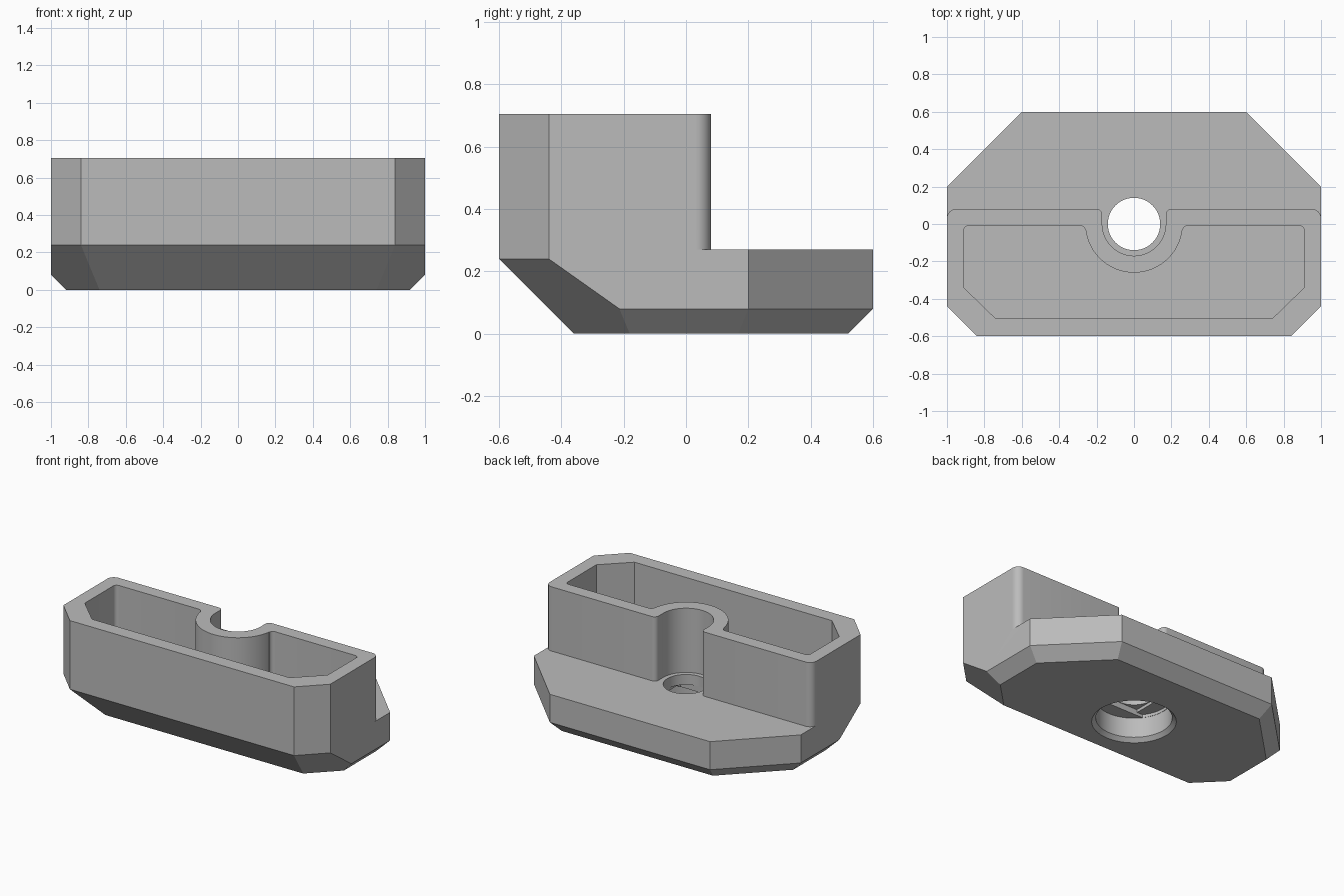
import bpy, bmesh
from math import sin, cos, pi, radians
from mathutils import Vector

if "Cube" in bpy.data.objects:
    bpy.data.objects.remove(bpy.data.objects["Cube"])

TOP, BASE_TOP, POCKET_FLOOR = 0.705, 0.27, 0.24
BORE, SHELF = 0.14, 0.16

gray = bpy.data.materials.new("plain gray")
gray.use_nodes = True
gray.diffuse_color = (0.5, 0.5, 0.5, 1)
gray.node_tree.nodes["Principled BSDF"].inputs["Base Color"].default_value = (0.5, 0.5, 0.5, 1)


def make_object(name, bm):
    bmesh.ops.recalc_face_normals(bm, faces=bm.faces)
    mesh = bpy.data.meshes.new(name)
    bm.to_mesh(mesh)
    bm.free()
    mesh.materials.append(gray)
    obj = bpy.data.objects.new(name, mesh)
    bpy.context.collection.objects.link(obj)
    return obj


def stack(name, rings):
    """Join equal-length outlines, given as (points, z), into a capped solid."""
    bm = bmesh.new()
    loops = [[bm.verts.new((x, y, z)) for x, y in pts] for pts, z in rings]
    for a, b in zip(loops, loops[1:]):
        for i in range(len(a)):
            j = (i + 1) % len(a)
            bm.faces.new((a[i], a[j], b[j], b[i]))
    bm.faces.new(loops[0])
    bm.faces.new(loops[-1])
    return make_object(name, bm)


def arc(r, start, end, n):
    angles = [radians(start + (end - start) * i / n) for i in range(n + 1)]
    return [(r * cos(a), r * sin(a)) for a in angles]


def circle(r):
    return arc(r, 0, 360, 64)[:-1]


def round_corner(p, d1, d2, r, n=8):
    """Rounded square corner at p between axis directions d1 and d2."""
    p, d1, d2 = Vector(p), Vector(d1), Vector(d2)
    out = []
    for i in range(n + 1):
        t = pi / 2 * i / n
        out.append(tuple(p + d1 * r * (1 - sin(t)) + d2 * r * (1 - cos(t))))
    return out


def mirrored(half):
    return half + [(-x, y) for x, y in reversed(half) if abs(x) > 1e-6]


# Body: a block trimmed by upright corner planes and sloping underside planes
bm = bmesh.new()
bmesh.ops.create_cube(bm, size=1)
for v in bm.verts:
    v.co = Vector((v.co.x * 2, v.co.y * 1.2, (v.co.z + 0.5) * TOP))


def trim(point, normal):
    cut = bmesh.ops.bisect_plane(bm, geom=bm.verts[:] + bm.edges[:] + bm.faces[:],
                                 plane_co=point, plane_no=normal, clear_outer=True, dist=1e-5)
    edges = [e for e in cut["geom_cut"] if isinstance(e, bmesh.types.BMEdge)]
    bmesh.ops.contextual_create(bm, geom=edges)


sides = [((0, -0.6), (0, -1), 0.24), ((0, 0.6), (0, 1), 0.08)]
for s in (-1, 1):
    sides += [((s, 0), (s, 0), 0.08),
              ((s * 0.84, -0.6), (s, -1), 0.24),
              ((s * 0.6, 0.6), (s, 1), 0.08)]
for (x, y), out, lip in sides:
    d = Vector((*out, 0)).normalized()
    if abs(out[0]) and abs(out[1]):
        trim((x, y, 0), d)
for (x, y), out, lip in sides:
    d = Vector((*out, 0)).normalized()
    trim((x, y, lip), d - Vector((0, 0, 1)))
body = make_object("hollow_stepped_block", bm)

# Space behind the raised box, with the round notch in its back wall
rear_half = [(-1.1, 0.7), (-1.1, 0.03), (-1, 0.03)]
rear_half += round_corner((-1, 0.08), (0, -1), (1, 0), 0.049)
rear_half += round_corner((-0.17, 0.08), (-1, 0), (0, -1), 0.03)
rear_half += arc(0.17, 180, 270, 24)
rear = mirrored(rear_half)

# Pocket, running round the boss
pocket_half = [(-0.74, -0.505), (-0.91, -0.34)]
pocket_half += round_corner((-0.91, -0.01), (0, -1), (1, 0), 0.025)
pocket_half += round_corner((-0.26, -0.01), (-1, 0), (0, -1), 0.025)
pocket_half += arc(0.26, 188, 270, 24)
pocket = mirrored(pocket_half)

# Shallow bridging steps above the screw head recess
slot = arc(0.233, -37, 37, 12) + arc(0.233, 143, 217, 12)
w = BORE + 0.002
square = [(-w, -w), (w, -w), (w, w), (-w, w)]

cutters = [
    stack("rear_cutter", [(rear, BASE_TOP), (rear, 1)]),
    stack("pocket_cutter", [(pocket, POCKET_FLOOR), (pocket, 1)]),
    stack("bore_cutter", [(circle(BORE), -0.1), (circle(BORE), 0.4)]),
    stack("recess_cutter", [(circle(0.27), -0.01), (circle(0.235), 0.025), (circle(0.235), SHELF)]),
    stack("slot_cutter", [(slot, SHELF - 0.02), (slot, SHELF + 0.02)]),
    stack("square_cutter", [(square, SHELF - 0.01), (square, SHELF + 0.04)]),
]
bpy.context.view_layer.objects.active = body
body.select_set(True)
for cutter in cutters:
    cutter.hide_render = True
    mod = body.modifiers.new(cutter.name, "BOOLEAN")
    mod.operation = "DIFFERENCE"
    mod.solver = "EXACT"
    mod.object = cutter
    bpy.ops.object.modifier_apply(modifier=mod.name)
    bpy.data.objects.remove(cutter)

bpy.ops.object.shade_smooth_by_angle(angle=radians(25))
